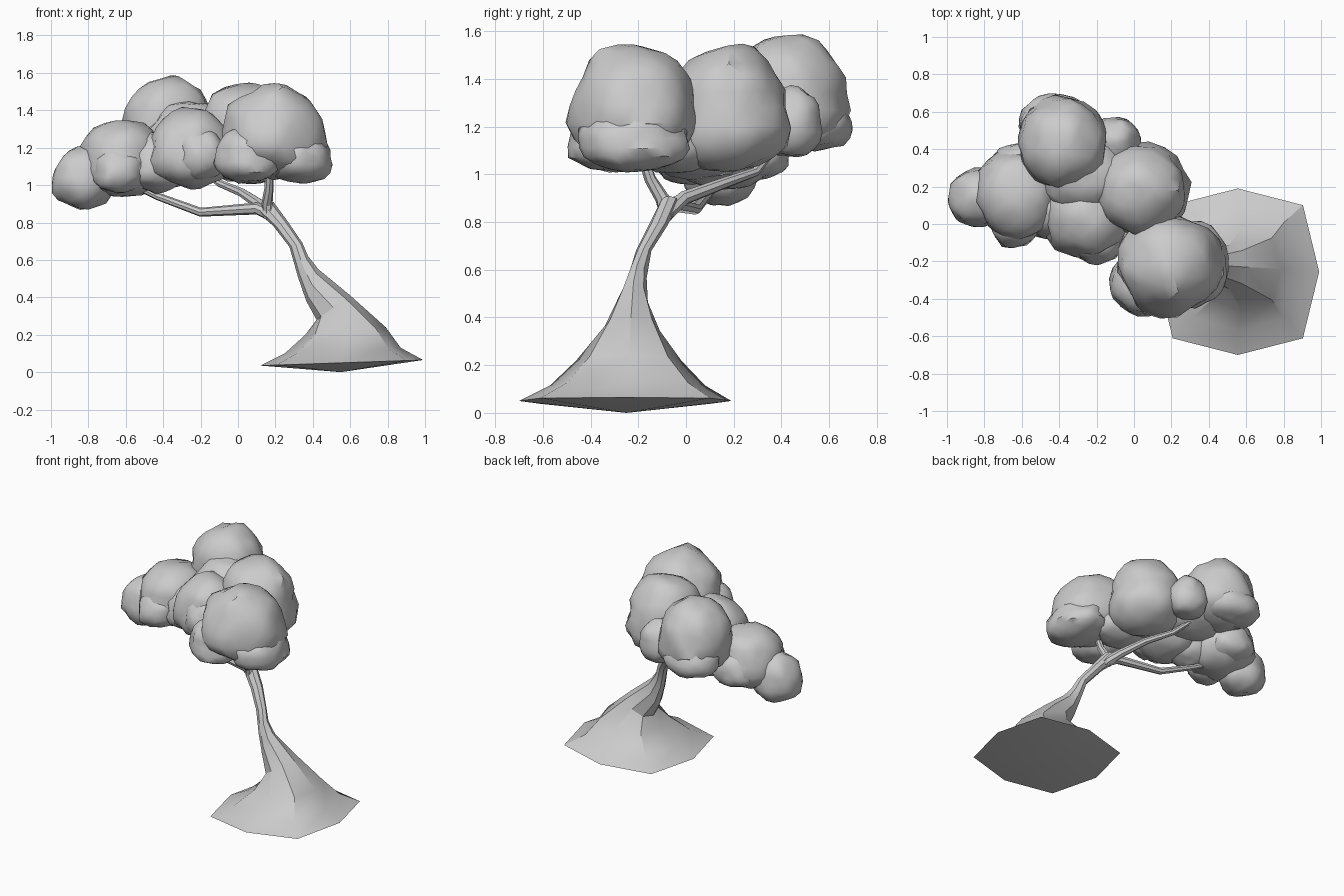
import bpy, bmesh, math
from mathutils import Vector, noise

if "Cube" in bpy.data.objects:
    bpy.data.objects.remove(bpy.data.objects["Cube"])


def finish(name, bm, angle):
    bmesh.ops.recalc_face_normals(bm, faces=bm.faces)
    me = bpy.data.meshes.new(name)
    bm.to_mesh(me)
    bm.free()
    ob = bpy.data.objects.new(name, me)
    bpy.context.collection.objects.link(ob)
    bpy.ops.object.select_all(action='DESELECT')
    bpy.context.view_layer.objects.active = ob
    ob.select_set(True)
    bpy.ops.object.shade_smooth_by_angle(angle=math.radians(angle))
    return ob


def loft(name, rings, bottom=None, angle=30):
    """Skin a list of point rings; the bottom may close to a point."""
    bm = bmesh.new()
    loops = [[bm.verts.new(p) for p in r] for r in rings]
    n = len(loops[0])
    for a, b in zip(loops, loops[1:]):
        for i in range(n):
            j = (i + 1) % n
            bm.faces.new((a[i], a[j], b[j], b[i]))
    bm.faces.new(loops[-1])
    if bottom:
        c = bm.verts.new(bottom)
        for i in range(n):
            bm.faces.new((loops[0][(i + 1) % n], loops[0][i], c))
    else:
        bm.faces.new(loops[0][::-1])
    return finish(name, bm, angle)


def octagon(left, right, y0, y1, diag):
    """Tilted eight-sided ring from its left and right (x, z) ends and y range."""
    l, r = Vector((left[0], 0, left[1])), Vector((right[0], 0, right[1]))
    mid, half = (l + r) / 2, (r - l) / 2
    pts = []
    for i in range(8):
        t = i * math.pi / 4
        s = diag / math.sqrt(0.5) if i % 2 else 1
        pts.append(mid + half * math.cos(t) * s
                   + Vector((0, (y0 + y1) / 2 + (y1 - y0) / 2 * math.sin(t) * s, 0)))
    return pts


def branch(name, path):
    """Tapering eight-sided tube through (x, y, z, radius) points."""
    pts = [Vector(p[:3]) for p in path]
    rings = []
    for k, p in enumerate(pts):
        d = pts[min(k + 1, len(pts) - 1)] - pts[max(k - 1, 0)]
        q = d.to_track_quat('Z', 'Y')
        r = path[k][3]
        rings.append([p + q @ Vector((r * math.cos(i * math.pi / 4),
                                      r * math.sin(i * math.pi / 4), 0)) for i in range(8)])
    return loft(name, rings)


def clump(name, centre, size, seed):
    """Lumpy leaf mass: a displaced icosphere with a fuller underside."""
    bm = bmesh.new()
    bmesh.ops.create_icosphere(bm, subdivisions=3, radius=1)
    off = Vector((seed * 7.3, seed * 3.1, seed * 5.7))
    for v in bm.verts:
        d = v.co.normalized()
        k = 1 + 0.11 * noise.noise(d * 1.8 + off) + 0.07 * noise.noise(d * 4.5 + off)
        if d.z < 0:
            k *= 1 + 0.12 * math.sin(-d.z * math.pi)
        v.co = Vector(centre) + Vector((d.x * size[0], d.y * size[1], d.z * size[2])) * k
    return finish(name, bm, 40)


# Leaning trunk with flared root
trunk = [
    ((0.12, 0.035), (0.99, 0.065), -0.70, 0.19, 0.80),
    ((0.25, 0.10), (0.87, 0.13), -0.57, 0.08, 0.78),
    ((0.36, 0.20), (0.79, 0.24), -0.46, -0.02, 0.75),
    ((0.42, 0.28), (0.60, 0.41), -0.35, -0.11, 0.73),
    ((0.365, 0.38), (0.43, 0.55), -0.28, -0.16, 0.71),
    ((0.32, 0.51), (0.375, 0.62), -0.245, -0.165, 0.71),
    ((0.275, 0.67), (0.345, 0.69), -0.21, -0.145, 0.71),
    ((0.19, 0.78), (0.27, 0.80), -0.155, -0.075, 0.71),
    ((0.11, 0.85), (0.19, 0.91), -0.11, -0.03, 0.71),
]
loft("trunk", [octagon(*r) for r in trunk], bottom=(0.55, -0.25, 0))

# Three branches from the fork
branch("front_branch", [(0.17, -0.08, 0.83, 0.035), (0.155, -0.10, 0.90, 0.03),
                        (0.165, -0.15, 0.98, 0.025), (0.17, -0.19, 1.10, 0.02)])
branch("left_branch", [(0.20, -0.09, 0.83, 0.035), (0.10, -0.05, 0.875, 0.032),
                       (-0.20, 0.04, 0.855, 0.024), (-0.43, 0.11, 0.94, 0.02),
                       (-0.60, 0.15, 1.02, 0.015)])
branch("back_branch", [(0.18, -0.08, 0.84, 0.035), (0.11, -0.01, 0.90, 0.03),
                       (0.02, 0.15, 0.96, 0.024), (-0.10, 0.29, 1.01, 0.02),
                       (-0.22, 0.38, 1.12, 0.015)])

# Leaf canopy: main masses followed by small side lumps
clumps = [
    ("front", (0.19, -0.22, 1.29), (0.27, 0.26, 0.25)),
    ("middle", (0.04, 0.18, 1.28), (0.25, 0.24, 0.27)),
    ("back", (-0.38, 0.43, 1.34), (0.23, 0.24, 0.25)),
    ("left", (-0.62, 0.16, 1.15), (0.22, 0.24, 0.21)),
    ("far_left", (-0.83, 0.14, 1.04), (0.16, 0.15, 0.165)),
    ("centre", (-0.25, 0.03, 1.20), (0.22, 0.21, 0.21)),
    ("inner", (-0.26, 0.26, 1.25), (0.24, 0.20, 0.20)),
    ("front_low_left", (0.05, -0.32, 1.16), (0.17, 0.17, 0.15)),
    ("front_low_right", (0.33, -0.22, 1.15), (0.17, 0.22, 0.14)),
    ("front_inner", (0.08, -0.05, 1.15), (0.18, 0.16, 0.14)),
    ("back_low", (-0.42, 0.54, 1.22), (0.19, 0.15, 0.12)),
    ("back_right", (-0.10, 0.44, 1.22), (0.13, 0.13, 0.15)),
    ("left_back", (-0.60, 0.31, 1.11), (0.15, 0.12, 0.13)),
    ("left_front", (-0.64, 0.00, 1.08), (0.13, 0.12, 0.12)),
    ("centre_front", (-0.20, -0.09, 1.17), (0.13, 0.12, 0.14)),
    ("left_inner", (-0.44, 0.08, 1.12), (0.17, 0.15, 0.16)),
]
for i, (name, c, s) in enumerate(clumps):
    clump("leaves_" + name, c, s, i + 1)
